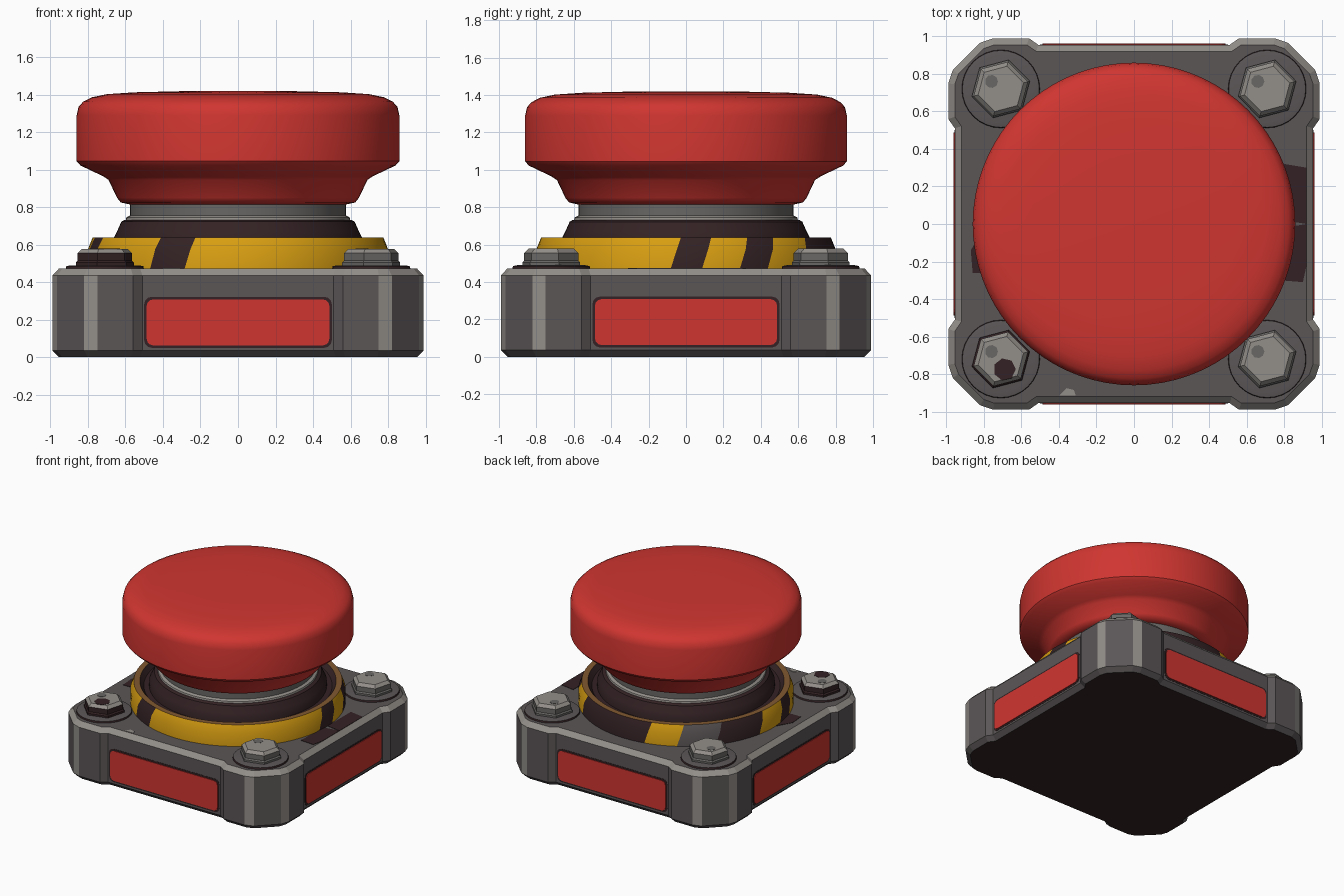
import bpy, bmesh, math
from mathutils import Vector, Matrix

cube = bpy.data.objects.get("Cube")
if cube:
    bpy.data.objects.remove(cube, do_unlink=True)


def material(name, r, g, b):
    m = bpy.data.materials.new(name)
    m.use_nodes = True
    m.diffuse_color = (r, g, b, 1)
    m.node_tree.nodes["Principled BSDF"].inputs["Base Color"].default_value = (r, g, b, 1)
    return m


RED = material("signal red", 0.63, 0.036, 0.03)
YELLOW = material("hazard yellow", 0.70, 0.35, 0.006)
GREY = material("dark grey metal", 0.105, 0.092, 0.094)
WORN = material("worn light grey", 0.29, 0.27, 0.25)
STEEL = material("steel grey", 0.14, 0.135, 0.13)
DARK = material("dark brown", 0.034, 0.016, 0.018)
RUST = material("rust brown", 0.22, 0.10, 0.03)


def finish(name, bm, mats, smooth=None):
    bmesh.ops.recalc_face_normals(bm, faces=bm.faces)
    me = bpy.data.meshes.new(name)
    bm.to_mesh(me)
    bm.free()
    for m in mats:
        me.materials.append(m)
    if smooth:
        me.shade_smooth()
        me.set_sharp_from_angle(angle=math.radians(smooth))
    ob = bpy.data.objects.new(name, me)
    bpy.context.collection.objects.link(ob)
    return ob


def loft(name, rings, mats, rule=None, smooth=None):
    """Skin closed rings of points; rule(band, side) picks the material."""
    bm = bmesh.new()
    rows = [[bm.verts.new(p) for p in ring] for ring in rings]
    n = len(rows[0])
    for k in range(len(rows) - 1):
        for i in range(n):
            j = (i + 1) % n
            f = bm.faces.new((rows[k][i], rows[k][j], rows[k + 1][j], rows[k + 1][i]))
            f.material_index = rule(k, i) if rule else 0
    for k, row in ((-1, rows[0]), (len(rows) - 1, rows[-1])):
        f = bm.faces.new(row)
        f.material_index = rule(k, 0) if rule else 0
    return finish(name, bm, mats, smooth)


def lathe(name, profile, mats, rule=None, n=72, at=(0, 0), smooth=35, twist=0, turn=0):
    rings = []
    for r, z in profile:
        angles = [2 * math.pi * i / n + turn + twist * (z - profile[0][1]) for i in range(n)]
        rings.append([(at[0] + r * math.cos(a), at[1] + r * math.sin(a), z) for a in angles])
    return loft(name, rings, mats, rule, smooth)


def inset(points, d):
    """Move a counter-clockwise outline inward by d."""
    out = []
    for i, p in enumerate(points):
        a = (p - points[i - 1]).normalized()
        b = (points[(i + 1) % len(points)] - p).normalized()
        na, nb = Vector((-a.y, a.x)), Vector((-b.y, b.x))
        out.append(p + (na + nb) * d / (1 + na.dot(nb)))
    return out


# Base housing: square with thick chamfered corner blocks and worn edges
side = [(-0.82, -0.966), (-0.75, -0.99), (-0.56, -0.99), (-0.51, -0.955),
        (0.51, -0.955), (0.56, -0.99), (0.75, -0.99), (0.82, -0.966)]
outline = [Matrix.Rotation(q * math.pi / 2, 2) @ Vector(p) for q in range(4) for p in side]
layers = [(0, 0.035), (0.035, 0), (0.435, 0), (0.472, 0.035)]
rings = [[(p.x, p.y, z) for p in inset(outline, d)] for z, d in layers]


def base_rule(band, i):
    if band == -1:
        return 2
    return int(band == 2 or (band == 1 and i % 8 in (0, 6)))


loft("base_housing", rings, [GREY, WORN, DARK], base_rule)


# Side panels: rounded plate on each side with a dark seam around it
def panel(name, half_w, z0, z1, radius, depth, mat, turn):
    path = []
    for cx, cz, start in ((half_w, z1, 0), (-half_w, z1, 90), (-half_w, z0, 180), (half_w, z0, 270)):
        for step in range(4):
            a = math.radians(start + step * 30)
            sx, sz = math.copysign(radius, cx), radius if cz == z1 else -radius
            path.append((cx - sx + radius * math.cos(a), cz - sz + radius * math.sin(a)))
    rot = Matrix.Rotation(turn, 3, 'Z')
    loft(name, [[rot @ Vector((x, y, z)) for x, z in path] for y in (-0.95, -depth)], [mat])


for q, label in enumerate(("front", "left", "back", "right")):
    panel(label + "_panel_seam", 0.50, 0.05, 0.322, 0.04, 0.957, DARK, q * math.pi / 2)
    panel(label + "_panel", 0.487, 0.063, 0.308, 0.035, 0.962, RED, q * math.pi / 2)

# Corner bolts: washer, hexagonal head and worn top
for sx in (-1, 1):
    for sy in (-1, 1):
        at = (0.71 * sx, 0.72 * sy)
        label = ("back_" if sy > 0 else "front_") + ("left" if sx > 0 else "right")
        rusty = sx < 0 and sy < 0
        lathe(label + "_washer", [(0.21, 0.465), (0.205, 0.485), (0.18, 0.49)],
              [DARK, GREY], lambda k, i: int(k != 0), n=32, at=at)
        lathe(label + "_bolt", [(0.16, 0.48), (0.16, 0.505), (0.15, 0.515), (0.15, 0.555), (0.125, 0.578)],
              [DARK if rusty else STEEL, WORN], lambda k, i: int(k >= 3), n=6, at=at, smooth=None, turn=0.26)
        lathe(label + "_bolt_stain", [(0.035, 0.577), (0.035, 0.58)], [STEEL], n=9,
              at=(at[0] - 0.05, at[1] + 0.04), smooth=None)
        if rusty:
            lathe("bolt_rust_stain", [(0.06, 0.577), (0.06, 0.58)], [DARK], n=7,
                  at=(at[0] + 0.02, at[1] - 0.055), smooth=None)

# Hazard ring: yellow with slanted dark stripes, bare patch and rusty inner lip
stripes = [(52, 102), (140, 168), (186, 199), (233, 248), (353, 365), (20, 34)]


def hazard_rule(band, i):
    a = i * 3 + 1.5
    if band >= 2:
        return 2 if band == 2 else 1
    if 121 < a < 140:
        return 3
    return int(any(lo < a < hi or lo < a + 360 < hi for lo, hi in stripes))


lathe("hazard_ring", [(0.80, 0.465), (0.80, 0.575), (0.775, 0.638), (0.73, 0.638), (0.70, 0.60)],
      [YELLOW, DARK, RUST, GREY], hazard_rule, n=120, twist=0.4)

# Stepped collar under the button
lathe("dark_collar", [(0.66, 0.58), (0.66, 0.64), (0.645, 0.67), (0.622, 0.722), (0.605, 0.732)],
      [DARK])
lathe("steel_neck", [(0.60, 0.725), (0.595, 0.745), (0.575, 0.755), (0.575, 0.83)],
      [STEEL, WORN], lambda k, i: int(k in (0, 1)))

# Mushroom push button
lathe("push_button", [(0.58, 0.815), (0.625, 0.825), (0.645, 0.85), (0.69, 0.945), (0.72, 0.965),
                      (0.84, 1.022), (0.86, 1.045), (0.86, 1.29), (0.85, 1.335), (0.825, 1.362),
                      (0.78, 1.385), (0.70, 1.402), (0.55, 1.412), (0.30, 1.418)], [RED], smooth=40)


# Flaked paint patches on the housing top
def patch(name, points, mat):
    loft(name, [[(x, y, z) for x, y in points] for z in (0.468, 0.475)], [mat])


patch("left_paint_chip_a", [(0.80, 0.02), (0.92, 0.0), (0.92, 0.30), (0.80, 0.32)], DARK)
patch("left_paint_chip_b", [(0.78, -0.30), (0.90, -0.31), (0.92, -0.22), (0.92, 0.0), (0.80, -0.02)], DARK)
patch("right_paint_chip", [(-0.86, -0.26), (-0.76, -0.26), (-0.80, -0.02), (-0.87, -0.14)], DARK)
patch("front_paint_chip", [(-0.40, -0.915), (-0.31, -0.915), (-0.32, -0.885), (-0.36, -0.875)], WORN)
